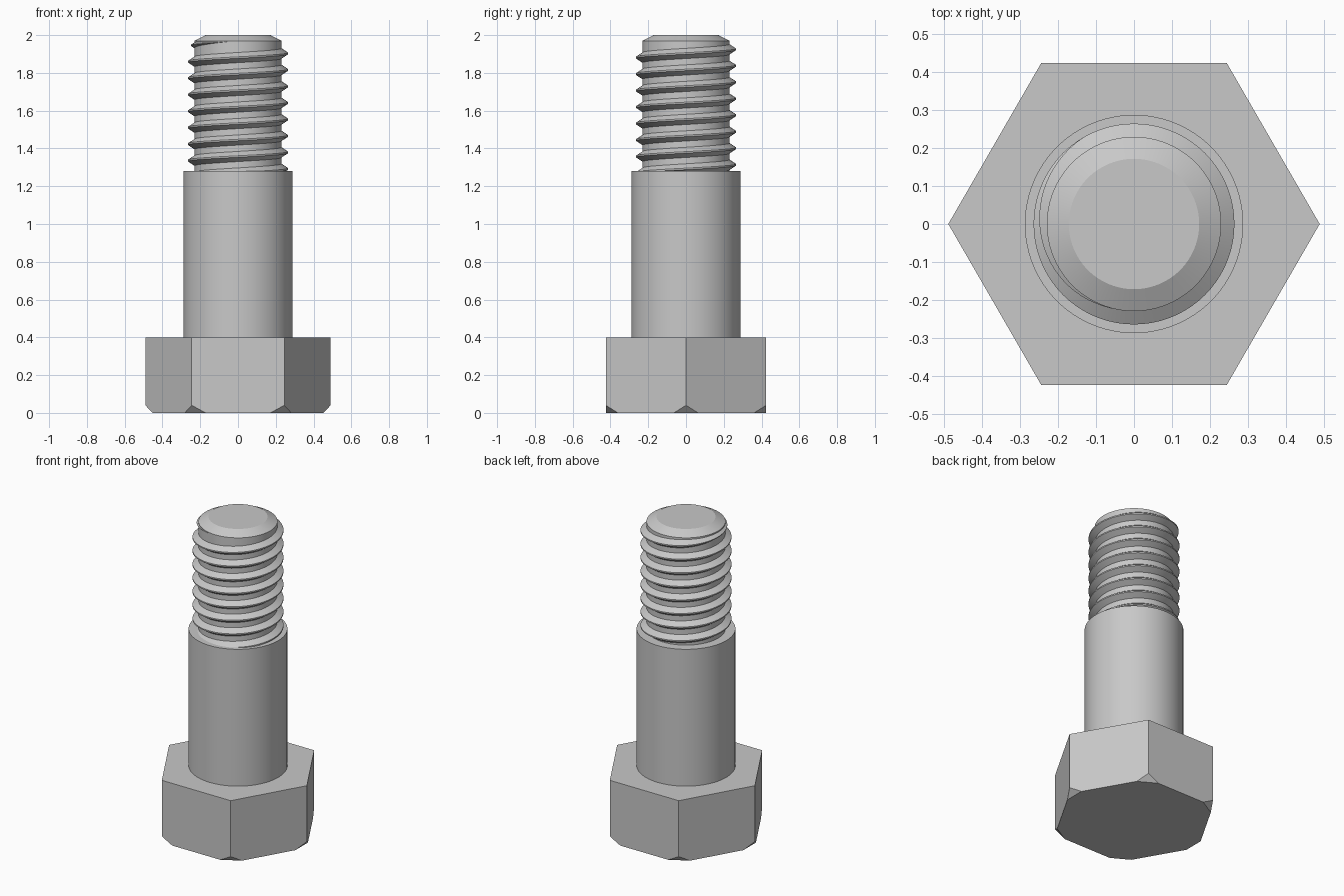
import bpy, bmesh
from math import sin, cos, pi, radians
from mathutils import Vector

cube = bpy.data.objects.get("Cube")
if cube:
    bpy.data.objects.remove(cube, do_unlink=True)

steel = bpy.data.materials.new("steel grey")
steel.use_nodes = True
steel.diffuse_color = (0.58, 0.58, 0.58, 1)
steel.node_tree.nodes["Principled BSDF"].inputs["Base Color"].default_value = (0.58, 0.58, 0.58, 1)


def finish(name, bm, smooth=True):
    """Turn a bmesh into a named, coloured object."""
    bmesh.ops.recalc_face_normals(bm, faces=bm.faces)
    mesh = bpy.data.meshes.new(name)
    bm.to_mesh(mesh)
    bm.free()
    mesh.materials.append(steel)
    obj = bpy.data.objects.new(name, mesh)
    bpy.context.collection.objects.link(obj)
    if smooth:
        bpy.ops.object.select_all(action="DESELECT")
        obj.select_set(True)
        bpy.context.view_layer.objects.active = obj
        bpy.ops.object.shade_smooth_by_angle(angle=radians(25))
    return obj


def skin(bm, rings, closed):
    """Bridge neighbouring rings of vertices and cap both ends."""
    for a, b in zip(rings, rings[1:]):
        n = len(a)
        for i in range(n):
            j = (i + 1) % n
            bm.faces.new((a[i], a[j], b[j], b[i]))
    if closed:
        bm.faces.new(rings[0])
        bm.faces.new(rings[-1])


def lathe(name, profile, sides=96, smooth=True):
    """Solid of revolution about z from (radius, height) pairs."""
    bm = bmesh.new()
    rings = [[bm.verts.new((r * cos(2 * pi * i / sides), r * sin(2 * pi * i / sides), z))
              for i in range(sides)] for r, z in profile]
    skin(bm, rings, True)
    return finish(name, bm, smooth)


# Hexagonal head with its six lower corners cut off flat
head = lathe("hex_head", [(0.49, 0), (0.49, 0.4)], sides=6, smooth=False)
bm = bmesh.new()
bm.from_mesh(head.data)
for k in range(6):
    out = Vector((cos(k * pi / 3), sin(k * pi / 3), 0))
    cut = bmesh.ops.bisect_plane(
        bm, geom=bm.verts[:] + bm.edges[:] + bm.faces[:],
        plane_co=out * 0.453, plane_no=out * 0.04 - Vector((0, 0, 0.037)),
        clear_outer=True)
    rim = [e for e in cut["geom_cut"] if isinstance(e, bmesh.types.BMEdge)]
    bmesh.ops.contextual_create(bm, geom=rim)
bmesh.ops.recalc_face_normals(bm, faces=bm.faces)
bm.to_mesh(head.data)
bm.free()

# Plain shank and the chamfered core of the threaded end
lathe("shank", [(0.288, 0.4), (0.288, 1.28)])
CORE = 0.23
lathe("thread_core", [(CORE, 1.27), (CORE, 1.97), (0.172, 2.0)])

# Helical thread ridge that fades out near the tip
PITCH, DEPTH, STEPS = 0.0873, 0.035, 72
section = [(-0.006, -0.031), (DEPTH, -0.004), (DEPTH, 0.004), (-0.006, 0.031)]
start, end, fade = -7.5 * 2 * pi, radians(255), radians(135)
count = int((end - start) / (2 * pi) * STEPS)
bm = bmesh.new()
rings = []
for i in range(count + 1):
    t = start + (end - start) * i / count
    size = max(0.02, min(1, (end - t) / fade))
    mid = 1.903 + PITCH * t / (2 * pi)
    rings.append([bm.verts.new(((CORE + r * size) * cos(t), (CORE + r * size) * sin(t), mid + z * size))
                  for r, z in section])
skin(bm, rings, True)
finish("thread_ridge", bm)
